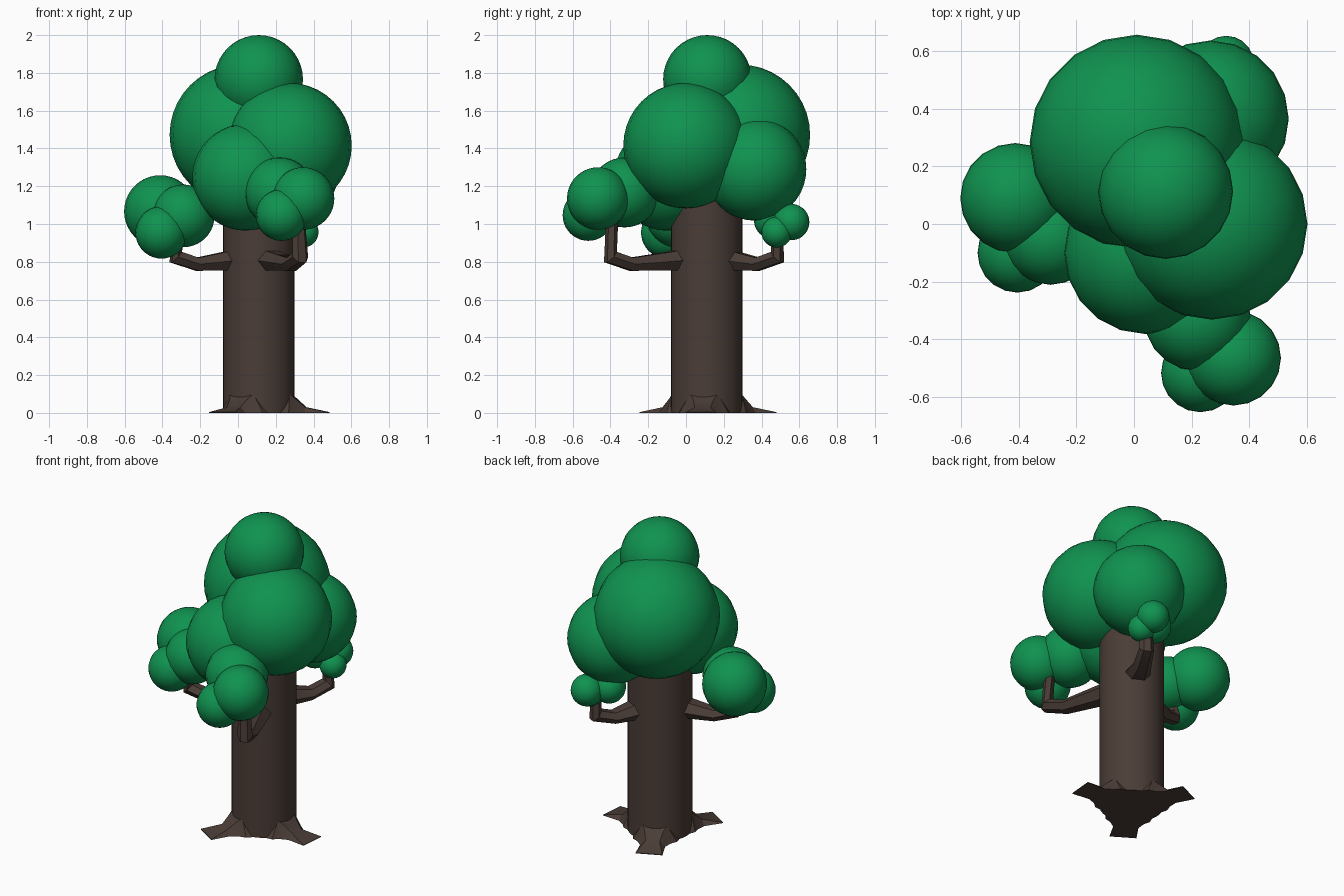
import bpy, bmesh, math
from mathutils import Vector, Matrix

cube = bpy.data.objects.get("Cube")
if cube:
    bpy.data.objects.remove(cube, do_unlink=True)


def material(name, color):
    m = bpy.data.materials.new(name)
    m.use_nodes = True
    m.diffuse_color = color
    bsdf = next(n for n in m.node_tree.nodes if n.type == 'BSDF_PRINCIPLED')
    bsdf.inputs["Base Color"].default_value = color
    bsdf.inputs["Roughness"].default_value = 0.9
    return m


BARK = material("dark_bark", (0.068, 0.046, 0.037, 1))
LEAF = material("leaf_green", (0.005, 0.29, 0.08, 1))
CENTER = Vector((0.11, 0.11, 0))


def finish(name, bm, mat, angle):
    bmesh.ops.recalc_face_normals(bm, faces=bm.faces)
    mesh = bpy.data.meshes.new(name)
    bm.to_mesh(mesh)
    bm.free()
    mesh.materials.append(mat)
    ob = bpy.data.objects.new(name, mesh)
    bpy.context.collection.objects.link(ob)
    bpy.ops.object.select_all(action='DESELECT')
    ob.select_set(True)
    bpy.context.view_layer.objects.active = ob
    bpy.ops.object.shade_smooth_by_angle(angle=math.radians(angle))
    return ob


def loft(bm, rings):
    """Skin a list of point rings and cap both ends."""
    loops = [[bm.verts.new(p) for p in ring] for ring in rings]
    n = len(loops[0])
    for a, b in zip(loops, loops[1:]):
        for i in range(n):
            j = (i + 1) % n
            bm.faces.new((a[i], a[j], b[j], b[i]))
    bm.faces.new(loops[0][::-1])
    bm.faces.new(loops[-1])


# Trunk
bm = bmesh.new()
bmesh.ops.create_cone(bm, cap_ends=True, segments=32, radius1=0.19, radius2=0.19,
                      depth=1.3, matrix=Matrix.Translation(CENTER + Vector((0, 0, 0.65))))
finish("trunk", bm, BARK, 40)

# Roots: wide at the trunk, pinched, then splayed flat at the tip
ROOT = [(0.0, 0.13, 0.10), (0.17, 0.105, 0.10), (0.20, 0.08, 0.075),
        (0.25, 0.06, 0.03), (0.37, 0.08, 0.004)]  # distance, half width, height
for number, degrees in enumerate((-5, 115, 238)):
    turn = Matrix.Translation(CENTER) @ Matrix.Rotation(math.radians(degrees), 4, 'Z')
    rings = []
    for d, w, h in ROOT:
        ring = [(d, -w * 1.25, 0), (d, -w * 0.7, h), (d, w * 0.7, h), (d, w * 1.25, 0)]
        if d == ROOT[-1][0]:
            ring = [(d, -w, 0), (d, -w, h), (d, w, h), (d, w, 0)]
        rings.append([turn @ Vector(p) for p in ring])
    bm = bmesh.new()
    loft(bm, rings)
    finish(f"root_{number + 1}", bm, BARK, 30)


# Branches: six-sided arms that run out level, then elbow upward
def branch(name, elbow, tip):
    elbow, tip = Vector(elbow), Vector(tip)
    out = (elbow - CENTER)
    out.z = 0
    reach = out.length
    out.normalize()
    side = Vector((-out.y, out.x, 0))
    up = Vector((0, 0, 1))
    base = CENTER + out * 0.12 + up * 0.81
    middle = CENTER + out * (reach - 0.12) + up * 0.787
    lean = (up - out).normalized()
    stations = [(base, up, 0.065, 0.085), (middle, up, 0.040, 0.055),
                (elbow, lean, 0.045, 0.045), (tip, -out, 0.032, 0.035)]
    rings = []
    for p, axis, height, width in stations:
        rings.append([p + side * width * math.cos(a) + axis * height * math.sin(a)
                      for a in (k * math.pi / 3 for k in range(6))])
    bm = bmesh.new()
    loft(bm, rings)
    finish(name, bm, BARK, 30)


branch("side_branch", (-0.33, -0.03, 0.825), (-0.31, -0.05, 0.96))
branch("front_branch", (0.33, -0.40, 0.825), (0.32, -0.39, 1.05))
branch("back_branch", (0.31, 0.485, 0.825), (0.31, 0.48, 0.97))

# Foliage balls: x, y, z, radius
FOLIAGE = {
    "crown": [(0.11, 0.113, 1.766, 0.234), (0.01, 0.285, 1.472, 0.372),
              (0.27, 0.0, 1.415, 0.332), (0.04, -0.10, 1.247, 0.282),
              (0.265, 0.365, 1.29, 0.272)],
    "side_leaves": [(-0.412, 0.09, 1.067, 0.191), (-0.29, -0.045, 1.043, 0.166),
                    (-0.405, -0.10, 0.955, 0.138)],
    "front_leaves": [(0.22, -0.325, 1.167, 0.185), (0.345, -0.465, 1.135, 0.165),
                     (0.23, -0.517, 1.047, 0.136)],
    "back_leaves": [(0.32, 0.557, 1.01, 0.096), (0.345, 0.48, 0.957, 0.081),
                    (0.23, 0.46, 1.02, 0.10)],
}
for group, balls in FOLIAGE.items():
    for number, (x, y, z, r) in enumerate(balls):
        bm = bmesh.new()
        bmesh.ops.create_uvsphere(bm, u_segments=20, v_segments=20, radius=r,
                                  matrix=Matrix.Translation((x, y, z)))
        finish(f"{group}_{number + 1}", bm, LEAF, 60)
